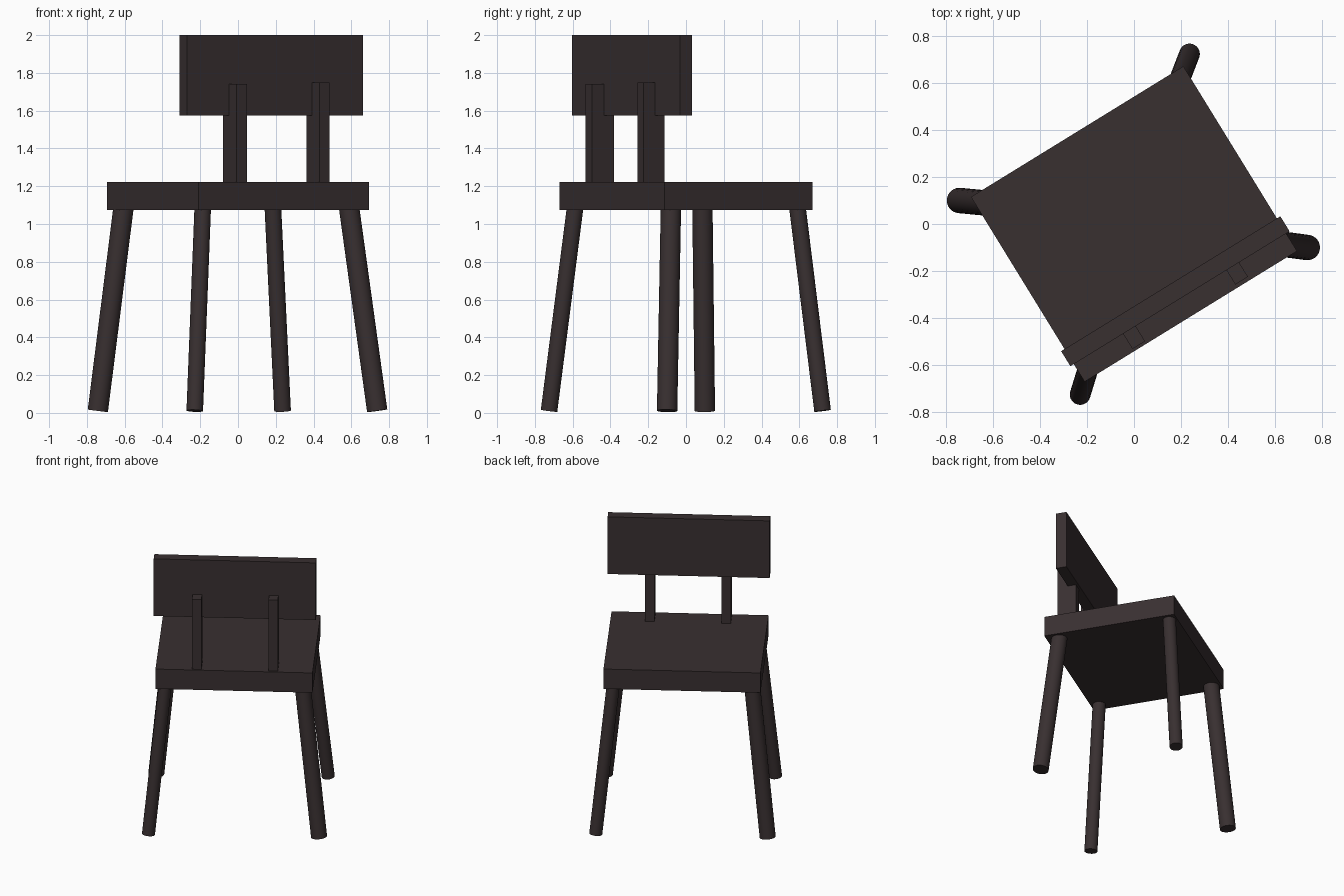
import bpy
import math
from mathutils import Matrix, Vector

if "Cube" in bpy.data.objects:
    bpy.data.objects.remove(bpy.data.objects["Cube"])

TURN = Matrix.Rotation(math.radians(31.6), 4, 'Z')  # whole chair is turned

wood = bpy.data.materials.new("dark brown wood")
wood.diffuse_color = (0.040, 0.029, 0.030, 1)
wood.use_nodes = True
wood.node_tree.nodes["Principled BSDF"].inputs["Base Color"].default_value = wood.diffuse_color


def finish(name):
    ob = bpy.context.object
    ob.name = name
    ob.data.materials.append(wood)
    return ob


def box(name, lo, hi):
    """Box between two corners in the chair's own turned axes."""
    lo, hi = Vector(lo), Vector(hi)
    bpy.ops.mesh.primitive_cube_add(size=1)
    ob = finish(name)
    ob.data.transform(TURN @ Matrix.Translation((lo + hi) / 2)
                      @ Matrix.Diagonal((*(hi - lo), 1)))
    return ob


def leg(name, foot, top, radius):
    """Splayed round leg with square-cut ends."""
    foot, top = Vector(foot), Vector(top)
    axis = top - foot
    bpy.ops.mesh.primitive_cylinder_add(vertices=32, radius=radius, depth=axis.length)
    ob = finish(name)
    ob.data.transform(Matrix.Translation((foot + top) / 2)
                      @ axis.to_track_quat('Z', 'Y').to_matrix().to_4x4())
    bpy.ops.object.shade_smooth_by_angle(angle=math.radians(40))
    return ob


# Seat
box("seat", (-0.53, -0.461, 1.075), (0.53, 0.461, 1.222))

# Backrest board and its two posts
box("backrest", (-0.547, -0.373, 1.575), (0.547, -0.298, 2.0))
box("left_post", (-0.284, -0.449, 1.21), (-0.221, -0.312, 1.742))
box("right_post", (0.232, -0.445, 1.21), (0.295, -0.314, 1.749))

# Legs: opposite pairs share a thickness
leg("front_leg", (-0.229, -0.725, 0.011), (-0.187, -0.588, 1.08), 0.044)
leg("back_leg", (0.236, 0.723, 0.011), (0.185, 0.591, 1.08), 0.044)
leg("left_leg", (-0.742, 0.100, 0.011), (-0.607, 0.087, 1.08), 0.054)
leg("right_leg", (0.737, -0.100, 0.011), (0.589, -0.080, 1.08), 0.054)
